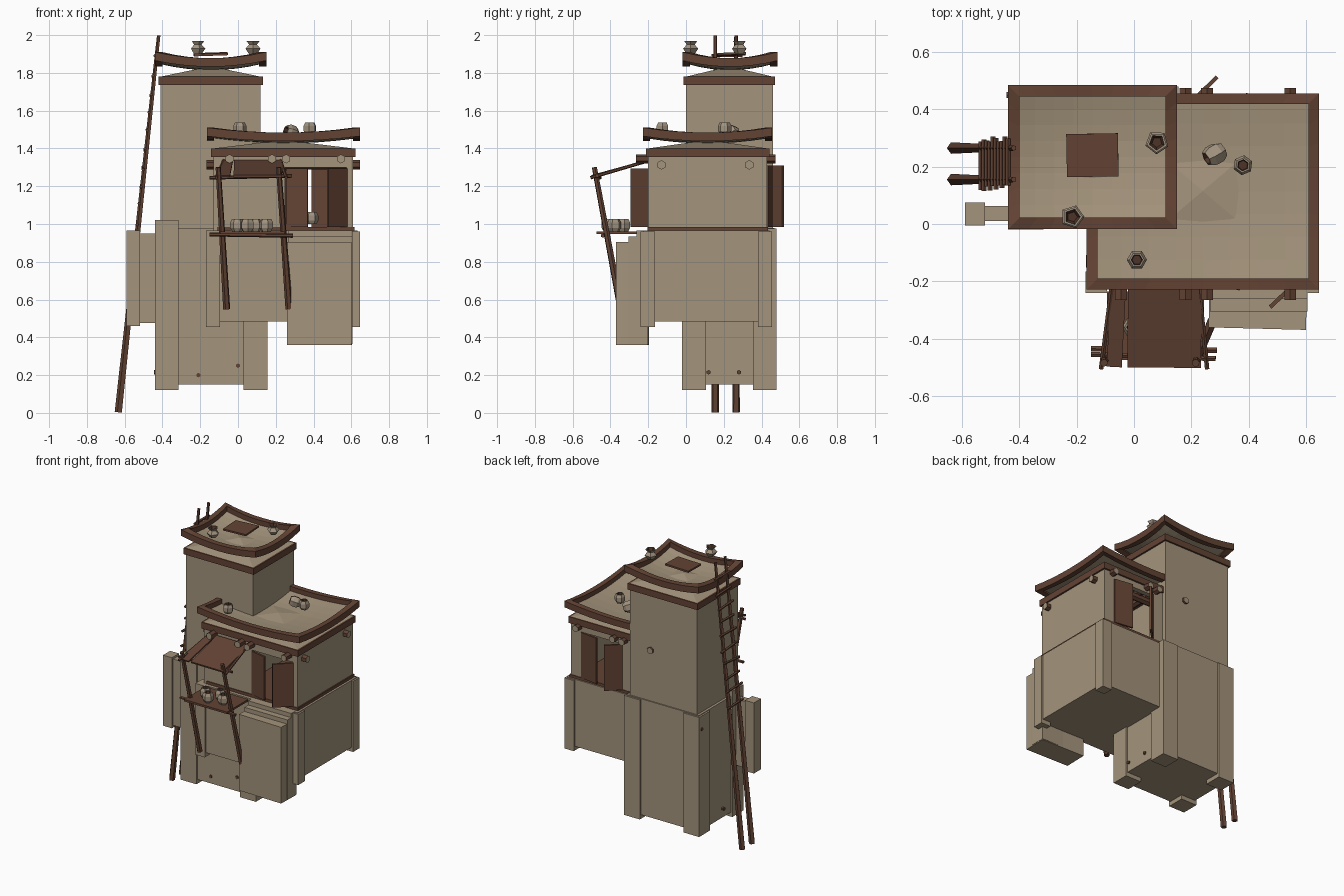
import bpy, bmesh, math, random
from mathutils import Vector, Matrix

if "Cube" in bpy.data.objects:
    bpy.data.objects.remove(bpy.data.objects["Cube"])

random.seed(4)

def mat(name, r, g, b):
    m = bpy.data.materials.new(name)
    m.diffuse_color = (r, g, b, 1)
    m.use_nodes = True
    m.node_tree.nodes["Principled BSDF"].inputs["Base Color"].default_value = m.diffuse_color
    return m

CLAY = mat("clay", .37, .295, .20)
WOOD = mat("wood", .125, .056, .034)
DARK = mat("dark_wood", .075, .033, .021)
POT = mat("pottery", .36, .29, .21)

def finish(bm, name, *mats):
    bmesh.ops.recalc_face_normals(bm, faces=bm.faces)
    me = bpy.data.meshes.new(name)
    bm.to_mesh(me)
    bm.free()
    for m in mats:
        me.materials.append(m)
    ob = bpy.data.objects.new(name, me)
    bpy.context.collection.objects.link(ob)
    return ob

def box(name, x0, x1, y0, y1, z0, z1, m=CLAY, rot=(0, 0, 0)):
    bm = bmesh.new()
    bmesh.ops.create_cube(bm, size=1)
    bmesh.ops.scale(bm, vec=(x1 - x0, y1 - y0, z1 - z0), verts=bm.verts)
    ob = finish(bm, name, m)
    ob.location = ((x0 + x1) / 2, (y0 + y1) / 2, (z0 + z1) / 2)
    ob.rotation_euler = [math.radians(a) for a in rot]
    return ob

def pole(name, a, b, r0, r1=None, sides=6, m=WOOD, end=None):
    a, b = Vector(a), Vector(b)
    bm = bmesh.new()
    bmesh.ops.create_cone(bm, cap_ends=True, segments=sides, radius1=r0,
                          radius2=r0 if r1 is None else r1, depth=(b - a).length)
    if end:
        for f in bm.faces:
            f.material_index = int(len(f.verts) > 4)
    q = (b - a).to_track_quat('Z', 'Y').to_matrix().to_4x4()
    bmesh.ops.transform(bm, matrix=Matrix.Translation((a + b) / 2) @ q, verts=bm.verts)
    return finish(bm, name, m, *([end] if end else []))

def pot(name, loc, profile, sides, rot=(0, 0, 0), scale=1.0):
    # lathed vessel; the last ring is the dark inside
    bm = bmesh.new()
    rings = [[bm.verts.new((r * math.cos(2 * math.pi * i / sides),
                            r * math.sin(2 * math.pi * i / sides), z))
              for i in range(sides)] for r, z in profile]
    bm.faces.new(rings[0])
    for k in range(len(rings) - 1):
        for i in range(sides):
            j = (i + 1) % sides
            f = bm.faces.new((rings[k][i], rings[k][j], rings[k + 1][j], rings[k + 1][i]))
            f.material_index = int(k == len(rings) - 2)
    bm.faces.new(rings[-1]).material_index = 1
    ob = finish(bm, name, POT, DARK)
    ob.location, ob.rotation_euler, ob.scale = loc, rot, (scale,) * 3
    return ob

VASE = [(.022, 0), (.042, .028), (.022, .05), (.036, .068), (.028, .068), (.018, .05)]
JAR = [(.024, 0), (.035, .018), (.035, .045), (.026, .063), (.02, .063), (.017, .045)]

# ---- sagging roofs: rim ring, dished surface and the low hip beneath
def roof(name, x0, x1, y0, y1, zb, th, sag, w, wall, zw, apex):
    cx, cy, hx, hy = (x0 + x1) / 2, (y0 + y1) / 2, (x1 - x0) / 2, (y1 - y0) / 2
    def f(u, v):
        return zb - sag * ((1 - u * u) + (1 - v * v))
    n = 8
    t = [-1 + 2 * i / n for i in range(n)]
    uv = [(a, -1) for a in t] + [(1, a) for a in t] + [(-a, 1) for a in t] + [(-1, -a) for a in t]
    bm = bmesh.new()
    loops = []
    for ww, dz in ((0, 0), (0, th), (w, th), (w, 0)):
        loops.append([bm.verts.new((cx + u * (hx - ww), cy + v * (hy - ww), f(u, v) + dz))
                      for u, v in uv])
    for k in range(4):
        A, B = loops[k], loops[(k + 1) % 4]
        for i in range(len(uv)):
            j = (i + 1) % len(uv)
            bm.faces.new((A[i], A[j], B[j], B[i]))
    finish(bm, name + "_rim", WOOD)
    bm = bmesh.new()
    bmesh.ops.create_grid(bm, x_segments=n, y_segments=n, size=1)
    for v in bm.verts:
        u, q = v.co.x, v.co.y
        v.co = (cx + u * (hx - w * .7), cy + q * (hy - w * .7), f(u, q) + th * .3)
    finish(bm, name + "_surface", CLAY)
    a, b, c, d = wall
    bm = bmesh.new()
    base = [bm.verts.new(p) for p in ((a, c, zw), (b, c, zw), (b, d, zw), (a, d, zw))]
    top = bm.verts.new(((a + b) / 2, (c + d) / 2, apex))
    for i in range(4):
        bm.faces.new((base[i], base[(i + 1) % 4], top))
    bm.faces.new(base)
    finish(bm, name + "_hip", CLAY)
    box(name + "_band", a - .012, b + .012, c - .012, d + .012, zw - .045, zw, WOOD)

# ---- stone footing with a post on every corner
def footing(name, x0, x1, y0, y1, z0, z1, w, tall):
    box(name, x0 + .012, x1 - .012, y0 + .012, y1 - .012, z0 + .03, z1)
    for i, (px, py) in enumerate(((x0, y0), (x1 - w, y0), (x0, y1 - w), (x1 - w, y1 - w))):
        box(f"{name}_post_{i}", px, px + w, py, py + w, z0, z1 + (tall if i == 0 else -.005))

# tower
footing("tower_footing", -.44, .155, -.02, .48, .12, .98, .125, .04)
box("tower", -.41, .12, 0, .46, .9, 1.78)
roof("tower_roof", -.44, .15, -.018, .485, 1.865, .045, .032, .04, (-.41, .12, 0, .46), 1.78, 1.835)
box("roof_hatch", -.235, -.055, .165, .315, 1.893, 1.905, WOOD, (2, -2, 1))
pot("tower_vase_a", (-.215, .025, 1.9), VASE, 5)
pot("tower_vase_b", (.08, .285, 1.9), VASE, 5, (0, 0, .9))
for i, (a, b) in enumerate((((-.41, .2, .215), (-.445, .2, .215)), ((-.41, .45, .88), (-.445, .45, .88)),
                            ((-.21, .03, .2), (-.21, -.015, .2)), ((.0, .03, .25), (.0, -.015, .25)),
                            ((.13, .12, .215), (.152, .12, .215)), ((.13, .28, .215), (.152, .28, .215)))):
    pole(f"footing_peg_{i}", a, b, .012)

# left buttress
box("buttress_outer", -.59, -.52, -.005, .075, .46, .965)
box("buttress_inner", -.53, -.42, .01, .063, .475, .95)

# house: footing, floor and hollow walls
footing("house_footing", -.17, .645, -.24, .455, .455, .965, .075, 0)
box("house_floor", -.11, .618, -.205, .434, .95, .985, WOOD)
def door_wall(name, y0, y1, a, b, top):
    box(name + "_left", -.13, a, y0, y1, .96, 1.38)
    box(name + "_right", b, .61, y0, y1, .96, 1.38)
    box(name + "_lintel", a, b, y0, y1, top, 1.38)
door_wall("front_wall", -.2, -.165, .25, .575, 1.30)
door_wall("back_wall", .395, .43, .2, .53, 1.31)
box("right_wall", .575, .61, -.165, .395, .96, 1.38)
box("left_wall", -.13, -.095, -.165, .0, .96, 1.38)
roof("house_roof", -.165, .645, -.228, .455, 1.465, .045, .026, .037, (-.13, .61, -.2, .43), 1.40, 1.445)

# doors, standing ajar
def door(name, h, t, z0, z1):
    h, t = Vector(h), Vector(t)
    d, c = t - h, (h + t) / 2
    box(name, c.x - d.length / 2, c.x + d.length / 2, c.y - .007, c.y + .007, z0, z1, WOOD,
        (0, 0, math.degrees(math.atan2(d.y, d.x))))
door("front_door_left", (.255, -.2), (.37, -.225), .985, 1.295)
door("front_door_right", (.575, -.195), (.475, -.29), .985, 1.295)
door("back_door_left", (.525, .43), (.39, .45), .985, 1.31)
door("back_door_right", (.205, .43), (.29, .513), .985, 1.31)

# roof beams poking through the walls
for i, y in enumerate((-.13, .335)):
    pole(f"cross_beam_{i}", (-.168, y, 1.313), (.645, y, 1.313), .025, end=CLAY)
for i, x in enumerate((-.045, .18, .255, .545)):
    pole(f"long_beam_{i}", (x, -.265, 1.345), (x, .475, 1.345), .024, end=CLAY)

# roof and indoor jars
pot("roof_jar_a", (.01, -.125, 1.475), JAR, 6)
pot("roof_jar_b", (.38, .205, 1.475), JAR, 6, (0, 0, .4))
pot("roof_jar_c", (.31, .26, 1.475), JAR, 6, (.5, -1.2, 0), 1.1)
pot("indoor_jar", (.39, .1, 1.0), JAR, 6)

# front steps
box("step_low", .262, .602, -.365, -.2, .36, .905, CLAY, (0, 0, -1.5))
box("step_middle", .265, .605, -.305, -.2, .365, .935)
box("step_top", .265, .605, -.262, -.2, .37, .965)

# stall: posts, shelf and awning
for i, (xt, xb) in enumerate(((-.105, -.06), (.215, .27))):
    pole(f"stall_post_{i}", (xt, -.485, 1.30), (xb, -.345, .55), .014, .019)
    pole(f"awning_rafter_{i}", (-.115 + i * .37, -.505, 1.245), (-.075 + i * .3, -.2, 1.335), .009)
pole("awning_rail", (-.15, -.455, 1.245), (.285, -.47, 1.255), .01)
pole("shelf_rail", (-.15, -.435, .945), (.29, -.44, .938), .011)
slope = math.degrees(math.atan2(.08, .29))
box("awning_sheet", -.022, .235, -.505, -.205, 1.287, 1.299, WOOD, (slope, 0, -.5))
box("awning_plank", -.088, -.035, -.503, -.205, 1.287, 1.297, WOOD, (slope, 0, -3))
box("shelf", -.095, .245, -.475, -.235, .946, .96, WOOD)
for i, (x, y) in enumerate(((-.005, -.36), (.05, -.41), (.09, -.33), (.15, -.38))):
    pot(f"shelf_jar_{i}", (x, y, .96), JAR, 6, (0, 0, i * .6), 1.05)

# ladder leaning on the tower
def ladder_x(z):
    return -.632 + .213 * z / 2
for i, y in enumerate((.155, .265)):
    pole(f"ladder_rail_{i}", (ladder_x(0), y, .003), (ladder_x(2), y, 1.998), .021, .01, 5)
for i in range(10):
    z = 1.0 + i * .098
    s = [random.uniform(-.012, .012) for _ in range(4)]
    pole(f"ladder_rung_{i}", (ladder_x(z) - .008, .125 + s[0], z + s[2]),
         (ladder_x(z) - .008, .297 + s[1], z + s[3]), .009, sides=5)
